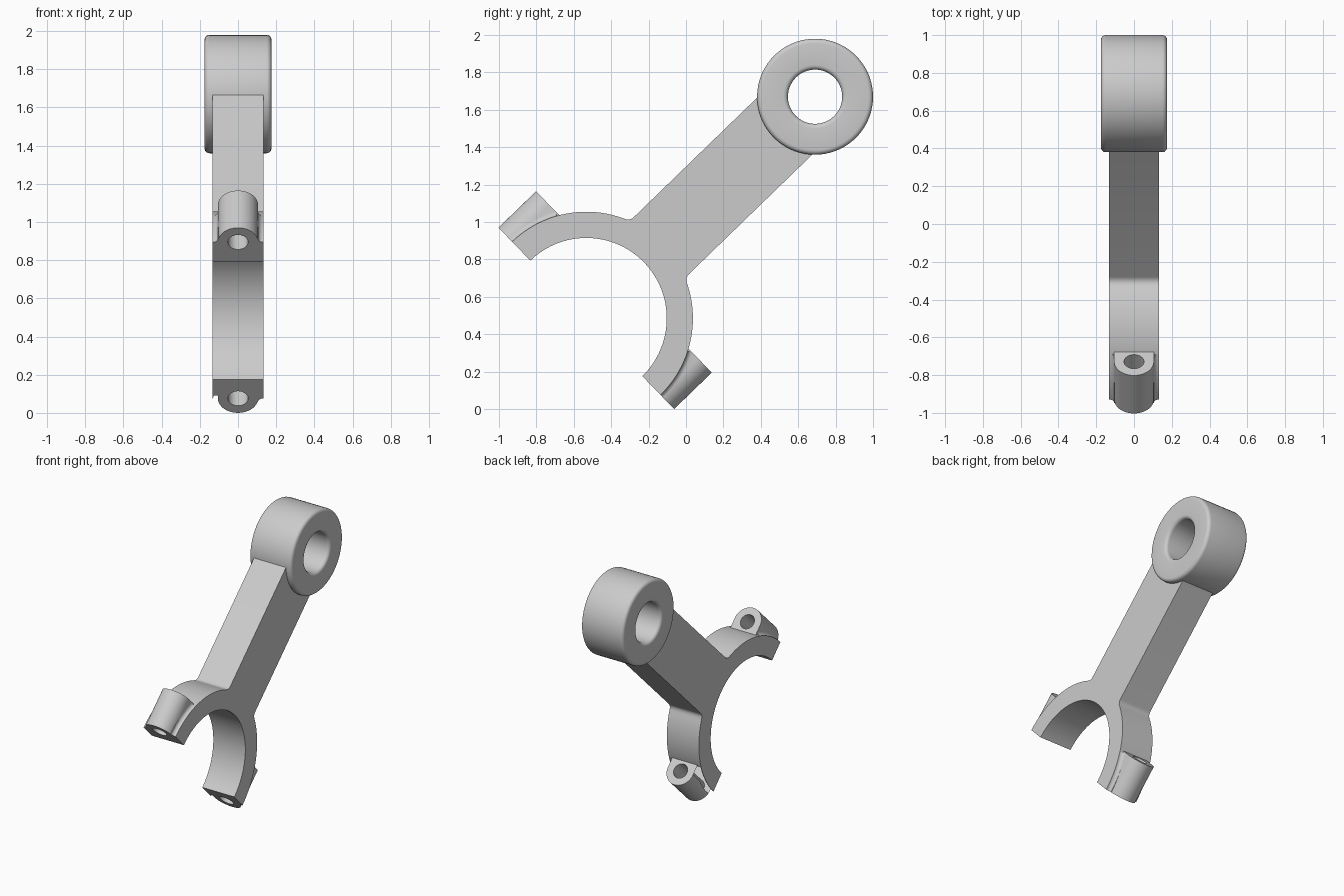
import bpy, bmesh
from math import sin, cos, pi, asin, sqrt, atan2
from mathutils import Matrix, Vector

if "Cube" in bpy.data.objects:
    bpy.data.objects.remove(bpy.data.objects["Cube"])

# Local frame: X along the arm, Y across it, Z along the bore axis
clamp_centre = Vector((0, -0.533, 0.485))
eye_centre = Vector((0, 0.69, 1.67))
along = (eye_centre - clamp_centre).normalized()
side = Vector((1, 0, 0))
across = side.cross(along)
frame = Matrix((along, across, side)).transposed().to_4x4()
frame.translation = clamp_centre
reach = (eye_centre - clamp_centre).length

INNER, OUTER, HALF = 0.43, 0.57, 0.133
ARM = 0.212
BOSS_R, BOSS_LEN = 0.105, 0.28

metal = bpy.data.materials.new("grey metal")
metal.use_nodes = True
grey = (0.6, 0.6, 0.6, 1)
metal.diffuse_color = grey
metal.node_tree.nodes["Principled BSDF"].inputs["Base Color"].default_value = grey


def loft(name, rings, closed=False):
    """Skin a row of equal cross-sections; cap the ends unless closed."""
    bm = bmesh.new()
    rows = [[bm.verts.new(p) for p in ring] for ring in rings]
    n = len(rows[0])
    pairs = list(zip(rows, rows[1:])) + ([(rows[-1], rows[0])] if closed else [])
    for a, b in pairs:
        for i in range(n):
            j = (i + 1) % n
            bm.faces.new((a[i], a[j], b[j], b[i]))
    if not closed:
        bm.faces.new(rows[0])
        bm.faces.new(rows[-1])
    bmesh.ops.recalc_face_normals(bm, faces=bm.faces)
    mesh = bpy.data.meshes.new(name)
    bm.to_mesh(mesh)
    bm.free()
    mesh.materials.append(metal)
    ob = bpy.data.objects.new(name, mesh)
    bpy.context.collection.objects.link(ob)
    return ob


def arc(cx, cy, r, start, end, steps):
    angles = [start + (end - start) * i / steps for i in range(steps + 1)]
    return [(cx + r * cos(a), cy + r * sin(a)) for a in angles]


def finish(ob):
    ob.data.transform(frame)
    bpy.ops.object.select_all(action='DESELECT')
    ob.select_set(True)
    bpy.context.view_layer.objects.active = ob
    bpy.ops.object.shade_smooth_by_angle(angle=pi / 6)


# Clamp half-ring and arm as one outline with softened inner corners
root_x = sqrt(OUTER ** 2 - ARM ** 2)
root_a = atan2(ARM, root_x)
blend = 0.03
upper = arc(0, 0, OUTER, pi / 2, root_a + blend / OUTER, 32)
p0, p1, p2 = Vector(upper[-1]), Vector((root_x, ARM)), Vector((root_x + blend, ARM))
for i in range(1, 5):
    t = i / 4
    upper.append(tuple(p0 * (1 - t) ** 2 + p1 * 2 * t * (1 - t) + p2 * t * t))
upper.append((reach - 0.2, ARM))
lower = [(x, -y) for x, y in reversed(upper)]
outline = upper + lower + arc(0, 0, INNER, -pi / 2, pi / 2, 64)
body = loft("clamp_arm", [[(x, y, z) for x, y in outline] for z in (-HALF, HALF)])

# Bolt bosses with small fillets where they meet the clamp
fillet = 0.025
web = [(0.55, 0.09), (0.55, 0.13)] + arc(
    OUTER + fillet, 0.13, fillet, pi, 1.5 * pi, 5) + [(OUTER + fillet, 0.09)]
sweep = asin(BOSS_LEN / (OUTER + fillet))
additions, cutters = [], []
for s in (1, -1):
    profile = [(0.46, BOSS_R), (0.46, -BOSS_R)] + arc(OUTER, 0, BOSS_R, -pi / 2, pi / 2, 32)
    additions.append(loft("bolt_boss", [[(x, s * y, z) for y, z in profile]
                                        for x in (0, BOSS_LEN)]))
    for m in (1, -1):
        rings = [[(r * sin(sweep * i / 10), s * r * cos(sweep * i / 10), m * z)
                  for r, z in web] for i in range(11)]
        additions.append(loft("boss_fillet", rings))
    hole = arc(OUTER, 0, 0.053, 0, 2 * pi, 32)[:-1]
    cutters.append(loft("bolt_hole_cutter", [[(x, s * y, z) for y, z in hole]
                                             for x in (-0.1, 0.4)]))

# Join the bosses, then drill the bolt holes
for operation, parts in (('UNION', additions), ('DIFFERENCE', cutters)):
    for part in parts:
        part.hide_render = True
        mod = body.modifiers.new(part.name, 'BOOLEAN')
        mod.operation, mod.object, mod.solver = operation, part, 'EXACT'
bpy.context.view_layer.update()
result = bpy.data.meshes.new_from_object(
    body.evaluated_get(bpy.context.evaluated_depsgraph_get()))
body.modifiers.clear()
body.data = result
for part in additions + cutters:
    bpy.data.objects.remove(part)
finish(body)

# Eye ring with rounded rims, revolved about the bore axis
R_OUT, R_IN, WIDE, ROUND = 0.31, 0.145, 0.175, 0.025
section = []
for k, (r, z) in enumerate(((R_OUT - ROUND, WIDE - ROUND), (R_IN + ROUND, WIDE - ROUND),
                            (R_IN + ROUND, ROUND - WIDE), (R_OUT - ROUND, ROUND - WIDE))):
    section += arc(r, z, ROUND, k * pi / 2, (k + 1) * pi / 2, 5)
turns = [2 * pi * i / 72 for i in range(72)]
eye = loft("eye_ring", [[(reach + r * cos(a), r * sin(a), z) for r, z in section]
                        for a in turns], closed=True)
finish(eye)
